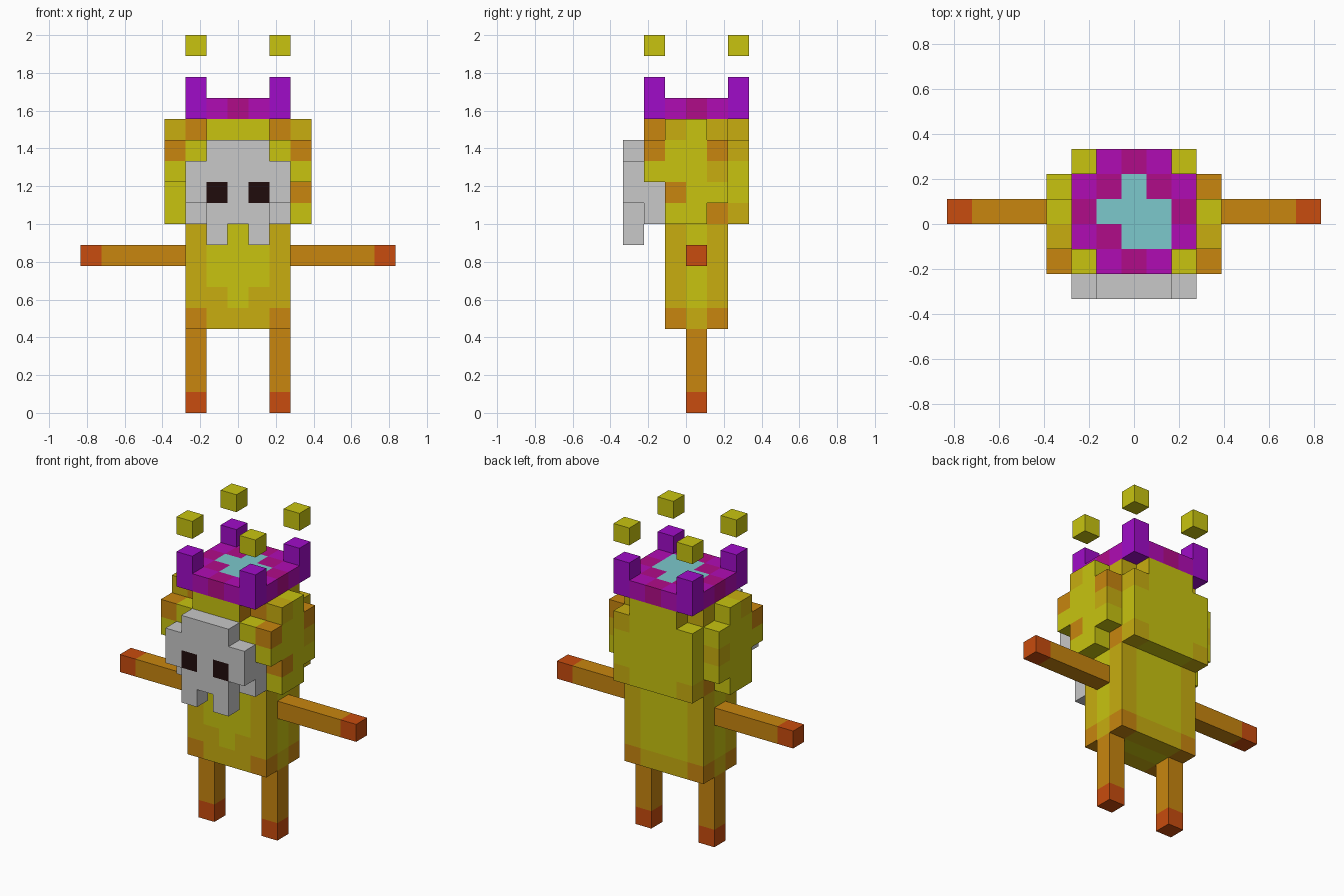
import bpy, bmesh
from itertools import product

if "Cube" in bpy.data.objects:
    bpy.data.objects.remove(bpy.data.objects["Cube"])

U = 1 / 9  # edge of one cube


def srgb(h):
    c = [int(h[i:i + 2], 16) / 255 for i in (0, 2, 4)]
    return [v / 12.92 if v < 0.04045 else ((v + 0.055) / 1.055) ** 2.4 for v in c] + [1]


PALETTE = {"yellow": "C8C410", "gold": "C8AE10", "orange": "C8860F", "rust": "C84C0E",
           "bone": "C8C8C8", "black": "200C0C", "violet": "A00CC8", "magenta": "B00CB4",
           "pink": "B00C88", "cyan": "7CC8CC"}
MATS = {}
for name, code in PALETTE.items():
    MATS[name] = bpy.data.materials.new(name)
    MATS[name].diffuse_color = srgb(code)


def box(xs, ys, zs):
    """Cells in inclusive ranges."""
    return set(product(*(range(a, b + 1) for a, b in (xs, ys, zs))))


def build(name, cells, paint):
    """Skin a set of cubes with outer faces only; paint(x, y, z, normal) names the colour."""
    mesh = bpy.data.meshes.new(name)
    bm = bmesh.new()
    slots, verts = [], {}

    def vert(p):
        if p not in verts:
            verts[p] = bm.verts.new(((p[0] - 0.5) * U, p[1] * U, p[2] * U))
        return verts[p]

    for c in sorted(cells):
        for axis, side in product(range(3), (0, 1)):
            n = [0, 0, 0]
            n[axis] = 2 * side - 1
            if tuple(c[i] + n[i] for i in range(3)) in cells:
                continue
            a, b = (axis + 1) % 3, (axis + 2) % 3
            ring = []
            for da, db in ((0, 0), (1, 0), (1, 1), (0, 1)):
                p = list(c)
                p[axis] += side
                p[a] += da
                p[b] += db
                ring.append(vert(tuple(p)))
            f = bm.faces.new(ring if side else ring[::-1])
            col = paint(*c, tuple(n))
            if col not in slots:
                slots.append(col)
            f.material_index = slots.index(col)
    bm.to_mesh(mesh)
    bm.free()
    for s in slots:
        mesh.materials.append(MATS[s])
    ob = bpy.data.objects.new(name, mesh)
    bpy.context.collection.objects.link(ob)


# Limbs with rust coloured tips
for side, s in (("left", -1), ("right", 1)):
    build(side + "_leg", box((2 * s, 2 * s), (0, 0), (0, 3)),
          lambda x, y, z, n: "rust" if z == 0 else "orange")
    build(side + "_arm", box(sorted((3 * s, 7 * s)), (0, 0), (7, 7)),
          lambda x, y, z, n: "rust" if abs(x) == 7 else "orange")


# Torso with gold corners and a yellow belly
def torso_paint(x, y, z, n):
    if abs(x) == 2 and y != 0:
        return "orange" if z == 4 else "gold"
    if n[2] < 0 and y == 0:
        return "yellow"
    if z == 4 or (y == -1 and z == 5 and x != 0):
        return "gold"
    return "yellow"


build("torso", box((-2, 2), (-1, 1), (4, 8)), torso_paint)

# Head with a stepped mane on every side
head = box((-2, 2), (-1, 1), (9, 13))
head |= box((-2, 2), (2, 2), (9, 12)) | box((-1, 1), (2, 2), (13, 13))
head |= box((-2, 2), (-2, -2), (11, 12)) | box((-1, 1), (-2, -2), (13, 13))
for x in (-3, 3):
    head |= box((x, x), (-1, 0), (9, 13))
    head |= box((x, x), (-2, -2), (11, 12)) | box((x, x), (1, 1), (10, 12))


def head_paint(x, y, z, n):
    ax = abs(x)
    if ax == 3:
        if (y, z) in {(-2, 12), (-1, 10)} and (x > 0 or z == 12):
            return "orange"
        if x > 0 and (y, z) == (1, 12):
            return "orange"
        if (y, z) in {(-1, 13), (1, 11)}:
            return "gold"
    elif ax == 2:
        if (y, z) in {(-1, 13), (1, 9)}:
            return "orange"
        if (y, z) in {(1, 13), (2, 9)} or (y == 2 and z == 12 and x > 0):
            return "gold"
    elif z == 13 and ax == 1 and y != 0:
        return "orange" if y < 0 and n[0] else "gold" if n[0] else "yellow"
    return "yellow"


build("head", head, head_paint)

# Bone mask with cheeks, two teeth and dark eyes
mask = box((-1, 1), (-3, -3), (9, 12)) | box((-2, 2), (-3, -3), (10, 11))
mask |= box((-2, 2), (-2, -2), (9, 10)) | {(-1, -3, 8), (1, -3, 8)}
build("mask", mask, lambda x, y, z, n:
      "black" if n[1] < 0 and y == -3 and z == 10 and abs(x) == 1 else "bone")

# Crown: checkered slab, cyan gem patch and four corner posts
POSTS = list(product((-2, 2), (-2, 2)))
GEM = {(0, 1), (-1, 0), (0, 0), (1, 0), (0, -1), (1, -1)}


def crown_paint(x, y, z, n):
    if (x, y) in POSTS:
        return "violet"
    if (x, y) in GEM and n[2] > 0:
        return "cyan"
    if x == 0 or y == 0 or (abs(x), abs(y)) == (1, 1):
        return "pink"
    return "magenta"


build("crown", box((-2, 2), (-2, 2), (14, 14)) | {(x, y, 15) for x, y in POSTS}, crown_paint)

# Cubes floating above the posts
for i, (x, y) in enumerate(POSTS):
    build("floating_cube_%d" % (i + 1), {(x, y, 17)}, lambda *a: "yellow")

for m in bpy.data.materials:
    if m.users and not m.is_grease_pencil:
        m.use_nodes = True
        m.node_tree.nodes["Principled BSDF"].inputs["Base Color"].default_value = m.diffuse_color
